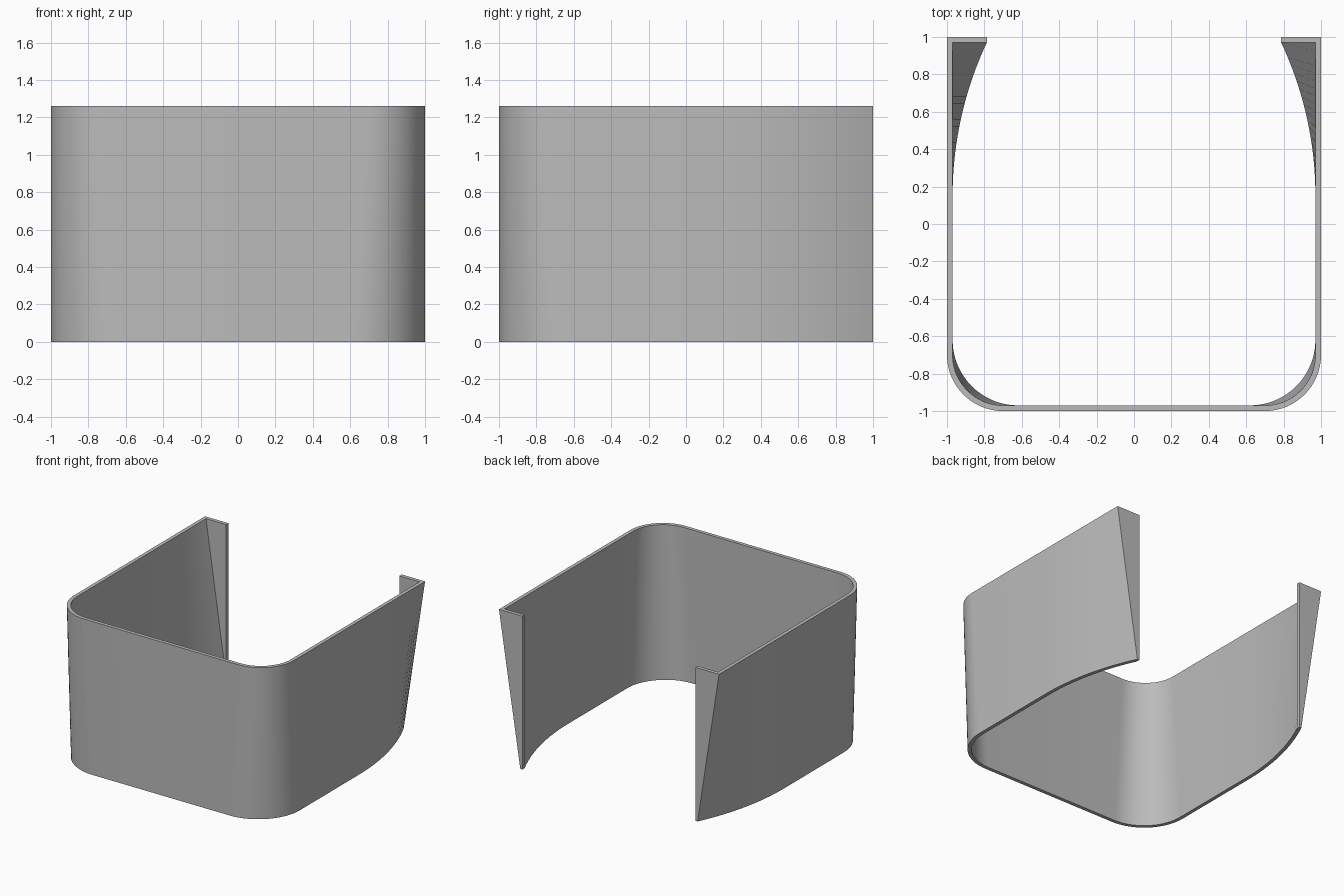
import bpy, bmesh, math

if "Cube" in bpy.data.objects:
    bpy.data.objects.remove(bpy.data.objects["Cube"])

H, T = 1.26, 0.03            # height, wall thickness
FLARE_Y, FLARE_R = 0.15, 1.93  # start and radius of the inward rear sweep
LIP_X = 0.787                # inner edge of the rear flanges
ARC, SWEEP = 16, 20


def half_outline(inset, radius, z, swept):
    """Right half, from front centre round the corner to the rear."""
    e, r = 1 - inset, radius - inset
    pts = [(0, -e, z)]
    for i in range(ARC + 1):
        a = -math.pi / 2 + math.pi / 2 * i / ARC
        pts.append((1 - radius + r * math.cos(a), radius - 1 + r * math.sin(a), z))
    R = FLARE_R + T - inset
    for i in range(SWEEP + 1):
        dy = (e - FLARE_Y) * i / SWEEP
        x = e - R + math.sqrt(R * R - dy * dy) if swept else e
        pts.append((x, FLARE_Y + dy, z))
    return pts


def full_outline(*args):
    right = half_outline(*args)
    return [(-x, y, z) for x, y, z in reversed(right[1:])] + right


bm = bmesh.new()
ring = lambda pts: [bm.verts.new(p) for p in pts]
out_top = ring(full_outline(0, 0.30, H, False))
out_bot = ring(full_outline(0, 0.38, 0, True))
in_top = ring(full_outline(T, 0.30, H, False))
in_bot = ring(full_outline(T, 0.38, 0, True))

# Lofted wall: outside, inside, top rim and bottom rim
for a, b in ((out_bot, out_top), (out_top, in_top), (in_top, in_bot), (in_bot, out_bot)):
    for i in range(len(a) - 1):
        bm.faces.new((a[i], a[i + 1], b[i + 1], b[i]))

# Tapered flanges closing both rear ends
for end, side in ((0, -1), (-1, 1)):
    ot, ob, it, ib = (r[end] for r in (out_top, out_bot, in_top, in_bot))
    ft, fb, bt, bb = ring([(side * LIP_X, y, z) for y in (1 - T, 1) for z in (H, 0)])
    for f in ((ot, ob, bb, bt), (bt, bb, fb, ft), (ft, fb, ib, it),
              (ot, bt, ft, it), (ob, ib, fb, bb)):
        bm.faces.new(f)
bmesh.ops.remove_doubles(bm, verts=bm.verts, dist=0.0005)
bmesh.ops.recalc_face_normals(bm, faces=bm.faces)

mesh = bpy.data.meshes.new("curved_shell")
bm.to_mesh(mesh)
bm.free()
shell = bpy.data.objects.new("curved_shell", mesh)
bpy.context.collection.objects.link(shell)
grey = bpy.data.materials.new("plain grey")
grey.diffuse_color = (0.5, 0.5, 0.5, 1)
grey.use_nodes = True
grey.node_tree.nodes["Principled BSDF"].inputs["Base Color"].default_value = grey.diffuse_color
mesh.materials.append(grey)

bpy.context.view_layer.objects.active = shell
shell.select_set(True)
bpy.ops.object.shade_smooth_by_angle(angle=math.radians(30))
